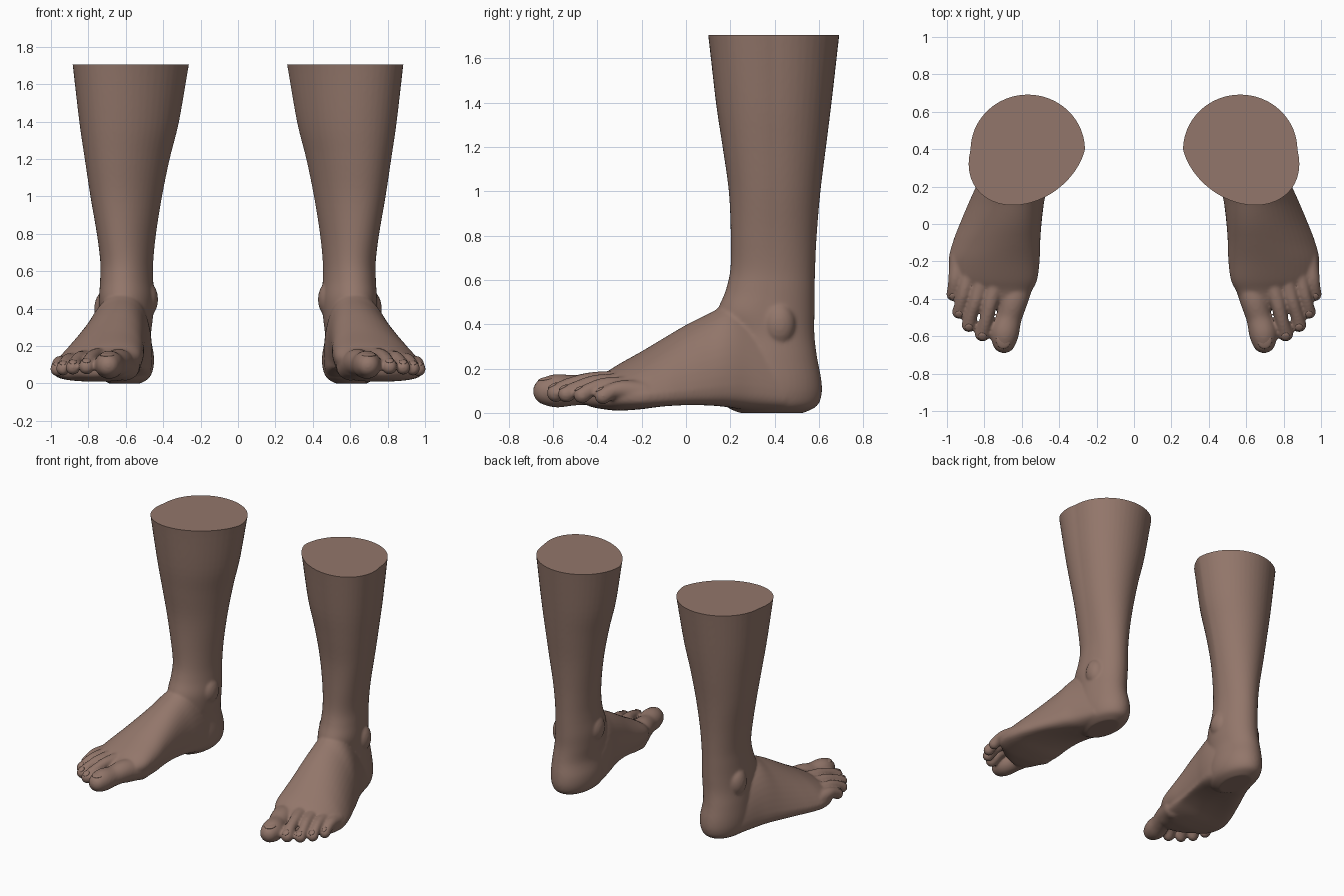
import bpy, bmesh, math
from mathutils import Matrix, Vector

if "Cube" in bpy.data.objects:
    bpy.data.objects.remove(bpy.data.objects["Cube"])

skin = bpy.data.materials.new("brown skin")
skin.diffuse_color = (0.29, 0.182, 0.145, 1)
skin.use_nodes = True
skin.node_tree.nodes["Principled BSDF"].inputs["Base Color"].default_value = skin.diffuse_color


def resample(rows, steps):
    """Smooth (Catmull-Rom) interpolation between key rows."""
    out = []
    for i in range(len(rows) - 1):
        a, b, c, d = (rows[min(max(k, 0), len(rows) - 1)] for k in (i - 1, i, i + 1, i + 2))
        for s in range(steps):
            t = s / steps
            out.append([0.5 * (2 * q + (r - p) * t + (2 * p - 5 * q + 4 * r - w) * t * t
                               + (3 * q - p - 3 * r + w) * t ** 3)
                        for p, q, r, w in zip(a, b, c, d)])
    return out + [list(rows[-1])]


def spow(v, e):
    return math.copysign(abs(v) ** e, v)


def loft(bm, rings):
    loops = [[bm.verts.new(p) for p in ring] for ring in rings]
    n = len(loops[0])
    faces = [bm.faces.new(loops[0]), bm.faces.new(loops[-1])]
    for a, b in zip(loops, loops[1:]):
        for i in range(n):
            j = (i + 1) % n
            faces.append(bm.faces.new((a[i], a[j], b[j], b[i])))
    bmesh.ops.recalc_face_normals(bm, faces=faces)


def ball(bm, centre, size, tilt=0.0, sub=3):
    m = Matrix.Translation(centre) @ Matrix.Rotation(tilt, 4, 'X') @ Matrix.Diagonal((*size, 1))
    bmesh.ops.create_icosphere(bm, subdivisions=sub, radius=1, matrix=m)


def leg_ring(row, n=48):
    z, x0, x1, y0, y1, skew = row
    pts = []
    for i in range(n):
        t = 2 * math.pi * i / n
        c, s = math.cos(t), math.sin(t)
        x = (x0 + x1) / 2 + (x1 - x0) / 2 * c + (skew * abs(s) if s < 0 else 0)
        pts.append((x, (y0 + y1) / 2 + (y1 - y0) / 2 * s, z))
    return pts


def foot_ring(row, n=48):
    y, x0, x1, zb, zm, zt, skew, arch = row
    pts = []
    for i in range(n):
        t = 2 * math.pi * i / n
        c, s = math.cos(t), math.sin(t)
        if s >= 0:
            x, z = c * (x1 - x0) / 2 + skew * s, zm + (zt - zm) * s
        else:   # flat sole, raised on the inner side by the arch
            x = spow(c, 0.75) * (x1 - x0) / 2
            z = zm + (zm - zb) * spow(s, 0.6) + arch * -s * (1 - c) / 2
        pts.append(((x0 + x1) / 2 + x, y, z))
    return pts


# Shin, ankle and heel: z, inner x, outer x, front y, back y, front ridge shift
LEG = [(1.80, .240, .887, .085, .705, .08), (1.705, .262, .874, .10, .692, .08),
       (1.4, .315, .842, .135, .657, .06), (1.2, .365, .814, .165, .632, .05),
       (1.0, .406, .785, .193, .607, .04), (.8, .438, .752, .202, .59, .03),
       (.65, .453, .735, .20, .583, .02), (.55, .453, .736, .178, .581, .02),
       (.45, .447, .742, .14, .58, .02), (.35, .455, .745, .15, .58, 0),
       (.25, .465, .755, .15, .592, 0), (.15, .450, .76, .15, .611, 0),
       (.08, .453, .755, .15, .612, 0), (.03, .475, .735, .18, .59, 0), (0, .52, .69, .24, .53, 0)]
# Foot: y, inner x, outer x, sole z, side z, top z, ridge shift, arch
FOOT = [(.45, .47, .75, .005, .10, .35, -.02, 0), (.3, .46, .80, .008, .12, .45, -.02, 0),
        (.2, .47, .845, .015, .12, .49, -.04, .02), (.1, .495, .89, .015, .11, .447, -.07, .05),
        (0, .513, .932, .015, .10, .397, -.09, .06), (-.1, .523, .97, .012, .09, .338, -.10, .05),
        (-.2, .525, .992, .008, .085, .278, -.10, .02), (-.3, .54, .975, .01, .085, .222, -.10, 0),
        (-.36, .565, .91, .015, .085, .185, -.08, 0), (-.42, .59, .83, .025, .085, .16, -.05, 0),
        (-.46, .62, .74, .04, .085, .13, -.02, 0)]
# Toes, big to little: x, y, z, radius
TOES = [[(.602, -.28, .092, .077), (.64, -.40, .11, .076), (.668, -.5, .102, .069),
         (.69, -.58, .10, .076), (.695, -.628, .098, .063)],
        [(.745, -.34, .14, .05), (.77, -.43, .145, .039), (.792, -.52, .125, .036),
         (.81, -.587, .09, .042)],
        [(.815, -.31, .13, .05), (.845, -.41, .135, .037), (.868, -.48, .115, .034),
         (.883, -.54, .085, .039)],
        [(.88, -.26, .115, .05), (.907, -.36, .125, .036), (.924, -.42, .11, .033),
         (.935, -.47, .08, .038)],
        [(.93, -.19, .09, .055), (.95, -.28, .105, .043), (.96, -.33, .10, .036),
         (.966, -.375, .076, .038)]]


def add_object(name, bm):
    me = bpy.data.meshes.new(name)
    bm.to_mesh(me)
    bm.free()
    me.materials.append(skin)
    ob = bpy.data.objects.new(name, me)
    bpy.context.collection.objects.link(ob)
    bpy.ops.object.select_all(action='DESELECT')
    bpy.context.view_layer.objects.active = ob
    ob.select_set(True)
    return ob


# Leg and foot volumes
bm = bmesh.new()
loft(bm, [leg_ring(r) for r in resample(LEG, 5)])
loft(bm, [foot_ring(r) for r in resample(FOOT, 5)])
for toe in TOES:
    for x, y, z, r in resample(toe, 7):
        ball(bm, (x, y, z), (r, r, r))
# Ankle bones
ball(bm, (.495, .36, .45), (.068, .085, .10))
ball(bm, (.705, .42, .40), (.064, .075, .10))
body = add_object("legs_and_feet", bm)

# Fuse into one skin and soften the joins
fuse = body.modifiers.new("fuse", 'REMESH')
fuse.mode = 'VOXEL'
fuse.voxel_size = 0.0085
soft = body.modifiers.new("soften", 'SMOOTH')
soft.factor, soft.iterations = 0.5, 8
for name in ("fuse", "soften"):
    bpy.ops.object.modifier_apply(modifier=name)

# Flat cut at the top of the shin
bm = bmesh.new()
bm.from_mesh(body.data)
cut = bmesh.ops.bisect_plane(bm, geom=bm.verts[:] + bm.edges[:] + bm.faces[:],
                             plane_co=(0, 0, 1.705), plane_no=(0, 0, 1), clear_outer=True)
bmesh.ops.holes_fill(bm, edges=[e for e in bm.edges if e.is_boundary], sides=0)
for f in bm.faces:
    f.material_index = 0
bm.to_mesh(body.data)
bm.free()

# Toenails
bm = bmesh.new()
ball(bm, (.698, -.622, .153), (.04, .046, .011), math.radians(8))
for toe in TOES[1:]:
    x, y, z, r = toe[-1]
    ball(bm, (x, y - r * .35, z + r * .78), (r * .55, r * .6, r * .2), math.radians(30), 2)
nails = add_object("toenails", bm)

# Mirror to the other leg, smooth shading
for ob in (body, nails):
    bpy.ops.object.select_all(action='DESELECT')
    bpy.context.view_layer.objects.active = ob
    ob.select_set(True)
    bpy.ops.object.shade_smooth_by_angle(angle=math.radians(50))
    ob.modifiers.new("other side", 'MIRROR').use_mirror_merge = False
